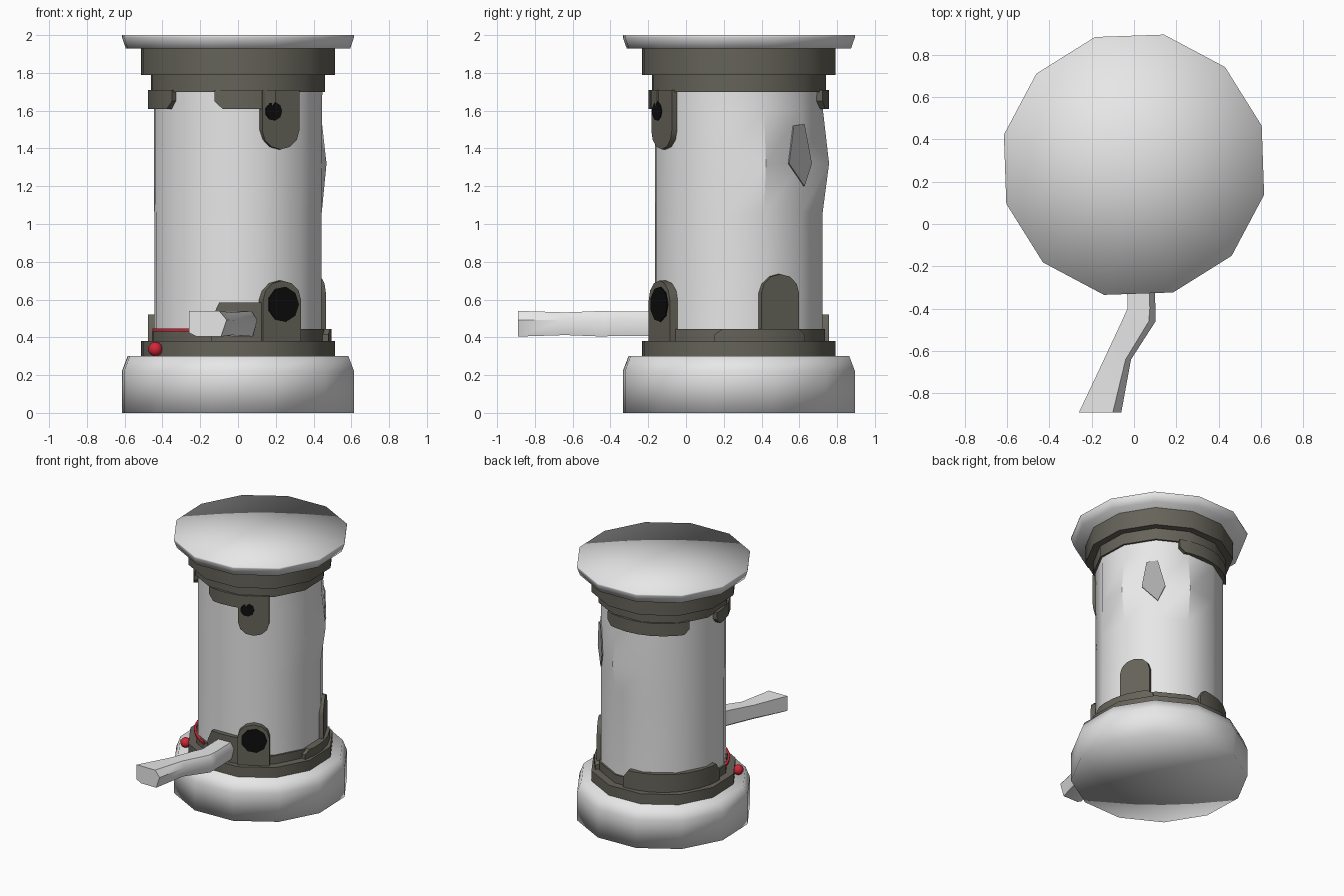
import bpy, bmesh, math
from mathutils import Vector

cube = bpy.data.objects.get("Cube")
if cube:
    bpy.data.objects.remove(cube, do_unlink=True)

CENTRE_Y = 0.28
TURN = 17        # angle of the first corner of every twelve-sided part
SIDES = 12


def material(name, r, g, b):
    m = bpy.data.materials.new(name)
    m.use_nodes = True
    m.diffuse_color = (r, g, b, 1)
    m.node_tree.nodes["Principled BSDF"].inputs["Base Color"].default_value = (r, g, b, 1)
    return m


white = material("white shell", 0.8, 0.8, 0.8)
grey = material("grey patch", 0.4, 0.4, 0.4)
dark = material("dark olive metal", 0.13, 0.125, 0.1)
black = material("black opening", 0.004, 0.004, 0.004)
red = material("red light", 0.65, 0.02, 0.04)


def finish(bm, name, mat, angle=35):
    """Turn a bmesh into a shaded object; angle None smooths everything."""
    bmesh.ops.recalc_face_normals(bm, faces=bm.faces)
    mesh = bpy.data.meshes.new(name)
    bm.to_mesh(mesh)
    bm.free()
    mesh.materials.append(mat)
    ob = bpy.data.objects.new(name, mesh)
    bpy.context.collection.objects.link(ob)
    bpy.ops.object.select_all(action="DESELECT")
    ob.select_set(True)
    bpy.context.view_layer.objects.active = ob
    if angle is None:
        bpy.ops.object.shade_smooth()
    else:
        bpy.ops.object.shade_smooth_by_angle(angle=math.radians(angle))
    return ob


def polar(r, deg, z):
    a = math.radians(deg)
    return Vector((r * math.cos(a), CENTRE_Y + r * math.sin(a), z))


def skin(bm, loops, closed=True):
    """Join consecutive loops of vertices with quads."""
    for lo, hi in zip(loops, loops[1:]):
        n = len(lo)
        for i in range(n if closed else n - 1):
            j = (i + 1) % n
            bm.faces.new((lo[i], lo[j], hi[j], hi[i]))


def lathe(name, profile, mat, caps=True, angle=35, radius=lambda i, r, z: r):
    bm = bmesh.new()
    loops = [[bm.verts.new(polar(radius(i, r, z), TURN + 360 / SIDES * i, z))
              for i in range(SIDES)] for r, z in profile]
    skin(bm, loops)
    if caps:
        for loop in (loops[0], loops[-1]):
            hub = bm.verts.new((0, CENTRE_Y, loop[0].co.z))
            for i in range(SIDES):
                bm.faces.new((hub, loop[i], loop[(i + 1) % SIDES]))
    return finish(bm, name, mat, angle)


def collar(name, a0, a1, fixed, free, outer=0.478, inner=0.41):
    """Partial band around the body; its free edge slopes at both ends."""
    bm = bmesh.new()
    n = max(3, round((a1 - a0) / 12))
    slope = 5
    angles = [a0, a0 + slope] + [a0 + (a1 - a0) * i / n for i in range(1, n)] + [a1 - slope, a1]
    loops = []
    for a in angles:
        end = fixed + (free - fixed) * (0.6 if a in (a0, a1) else 1)
        loops.append([bm.verts.new(polar(r, a, z)) for r, z in
                      ((inner, fixed), (outer, fixed), (outer, end), (inner, end))])
    skin(bm, loops)
    bm.faces.new(loops[0])
    bm.faces.new(loops[-1])
    return finish(bm, name, dark)


def plate(name, outline, deg, inner, outer, mat):
    """Extrude an outline of (sideways, height) points outward at an angle."""
    bm = bmesh.new()
    a = math.radians(deg)
    side = Vector((-math.sin(a), math.cos(a), 0))
    loops = [[bm.verts.new(polar(r, deg, z) + side * t) for t, z in outline]
             for r in (inner, outer)]
    skin(bm, loops)
    for loop in loops:
        bm.faces.new(loop)
    return finish(bm, name, mat)


def arch(half, square_end, tip):
    """Outline with a square end and a rounded tip."""
    sign = 1 if tip > square_end else -1
    spring = tip - sign * half * 0.9
    curve = [(half * math.cos(k * math.pi / 6), spring + sign * half * 0.9 * math.sin(k * math.pi / 6))
             for k in range(7)]
    return [(half, square_end)] + curve + [(-half, square_end)]


def disc(t, z, r, n=9):
    return [(t + r * math.cos(math.tau * k / n), z + r * math.sin(math.tau * k / n))
            for k in range(n)]


# Base and top cap
lathe("base", [(0.631, 0), (0.631, 0.22), (0.6, 0.3)], white, angle=None)
lathe("top_cap", [(0.61, 1.93), (0.631, 1.99), (0.631, 2.0)], white, angle=None)

# Dark stepped rings under the cap and above the base
for name, r, z0, z1 in (("lower_ring", 0.526, 0.29, 0.38), ("lower_collar", 0.468, 0.37, 0.445),
                        ("upper_collar", 0.473, 1.7, 1.8), ("upper_ring", 0.526, 1.79, 1.935)):
    lathe(name, [(r, z0), (r, z1)], dark)


# Body, with the shell buckled outward on both sides of the damaged patch
def buckle(i, r, z):
    return r + (0.033 if i in (0, 2) and abs(z - 1.32) < 0.01 else 0)


lathe("body", [(0.455, 0.4), (0.455, 1.06), (0.457, 1.32), (0.457, 1.6), (0.458, 1.71)],
      white, caps=False, radius=buckle)
plate("damaged_patch", [(-0.05, 1.52), (0.03, 1.53), (0.085, 1.32), (0.03, 1.2), (-0.085, 1.32)],
      45, 0.454, 0.462, grey)

# Uneven bands gripping the body
for i, (a0, a1) in enumerate(((68, 148), (178, 223), (255, 295))):
    collar(f"upper_band_{i + 1}", a0, a1, 1.71, 1.61)
collar("rear_band", 88, 182, 0.37, 0.52)
collar("side_band", -15, 45, 0.37, 0.445, outer=0.495)
collar("front_band", 253, 292, 0.37, 0.585)

# Arched housings with round openings
FRONT = -61
plate("upper_housing", arch(0.112, 1.71, 1.395), FRONT, 0.38, 0.468, dark)
plate("upper_opening", disc(-0.045, 1.597, 0.05), FRONT, 0.466, 0.474, black)
plate("lower_housing", arch(0.115, 0.37, 0.7), FRONT, 0.38, 0.482, dark)
plate("lower_opening", disc(0.005, 0.575, 0.094), FRONT, 0.48, 0.488, black)
plate("side_housing", arch(0.113, 0.37, 0.735), 28, 0.38, 0.467, dark)

# Bent arm reaching forward
bm = bmesh.new()
section = [(-1, -0.7), (-1, 1), (0.6, 1), (1, 0.3), (0.7, -1), (-0.6, -1)]
path = [(0.03, -0.12, 0.065, 0.066), (0.035, -0.4, 0.066, 0.066), (0.022, -0.46, 0.08, 0.067),
        (-0.078, -0.64, 0.064, 0.06), (-0.16, -0.89, 0.1, 0.068)]
loops = [[bm.verts.new((x + w * u, y, 0.472 + h * v)) for u, v in section] for x, y, w, h in path]
skin(bm, loops)
bm.faces.new(loops[0])
bm.faces.new(loops[-1])
finish(bm, "arm", white, 50)

# Red lamp and the thin red strip leading away from it
bm = bmesh.new()
bmesh.ops.create_uvsphere(bm, u_segments=12, v_segments=8, radius=0.038)
bmesh.ops.translate(bm, verts=bm.verts, vec=polar(0.534, 215, 0.338))
finish(bm, "red_lamp", red, None)

bm = bmesh.new()
loops = [[bm.verts.new(polar(0.466 + dr, a, 0.438 + dz)) for dr, dz in
          ((-0.008, -0.006), (0.008, -0.006), (0.008, 0.008), (-0.008, 0.008))]
         for a in range(197, 246, 6)]
skin(bm, loops)
bm.faces.new(loops[0])
bm.faces.new(loops[-1])
finish(bm, "red_strip", red)
